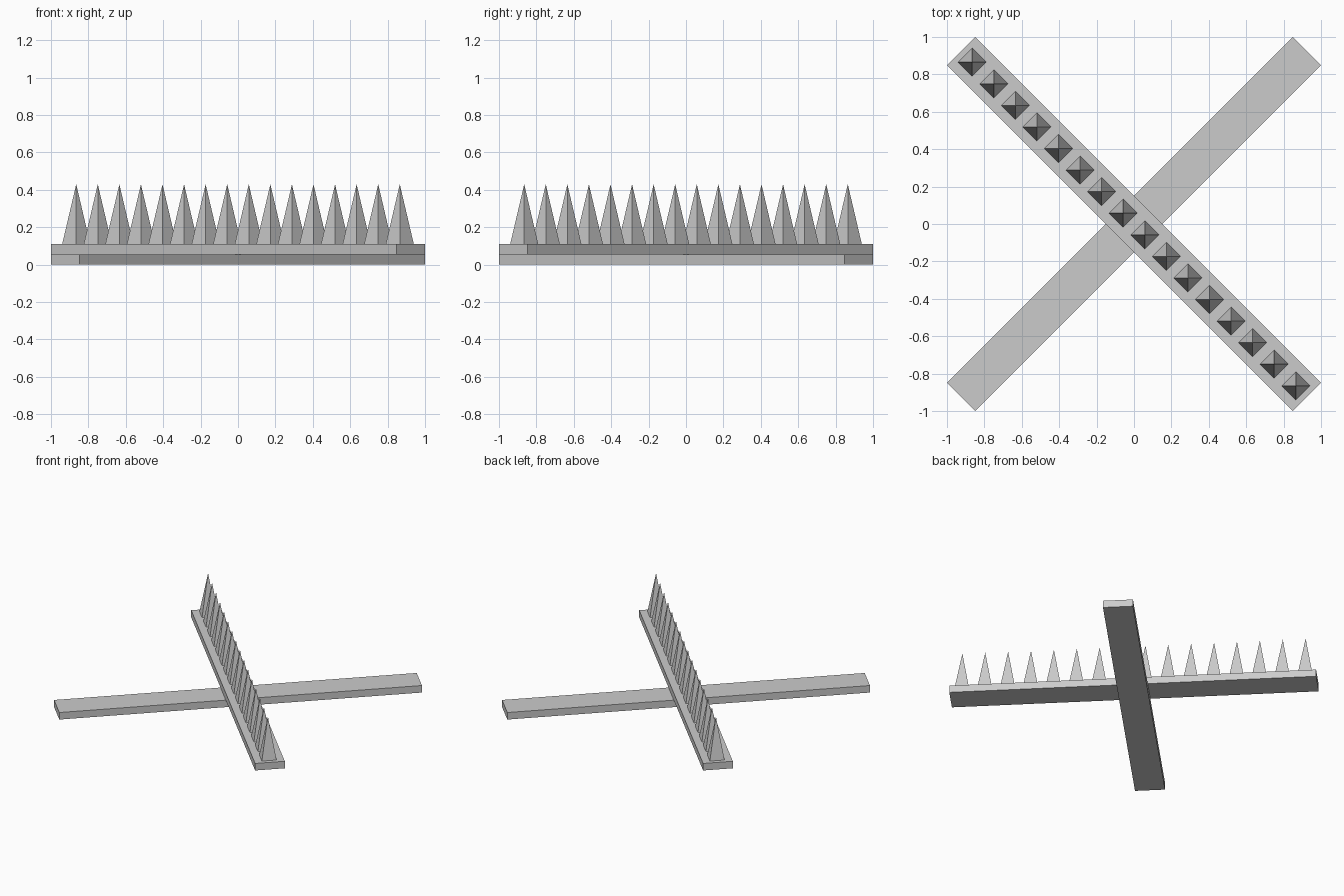
import bpy, math

if "Cube" in bpy.data.objects:
    bpy.data.objects.remove(bpy.data.objects["Cube"])

WIDTH = 0.214
LENGTH = 2 * math.sqrt(2) - WIDTH
THICK = 0.055


def bar(name, z, angle):
    bpy.ops.mesh.primitive_cube_add(size=1, location=(0, 0, z + THICK / 2),
                                    rotation=(0, 0, math.radians(angle)))
    ob = bpy.context.object
    ob.name = name
    ob.scale = (LENGTH, WIDTH, THICK)


# Crossed planks, one lying on the other
bar("lower_plank", 0, 45)
bar("upper_plank", THICK, -45)

# Row of four-sided spikes along the upper plank
COUNT, REACH, HEIGHT = 16, 0.865, 0.32
for i in range(COUNT):
    t = -REACH + 2 * REACH * i / (COUNT - 1)
    bpy.ops.mesh.primitive_cone_add(vertices=4, radius1=0.075, radius2=0, depth=HEIGHT,
                                    location=(t, -t, 2 * THICK + HEIGHT / 2))
    bpy.context.object.name = f"spike_{i + 1}"
